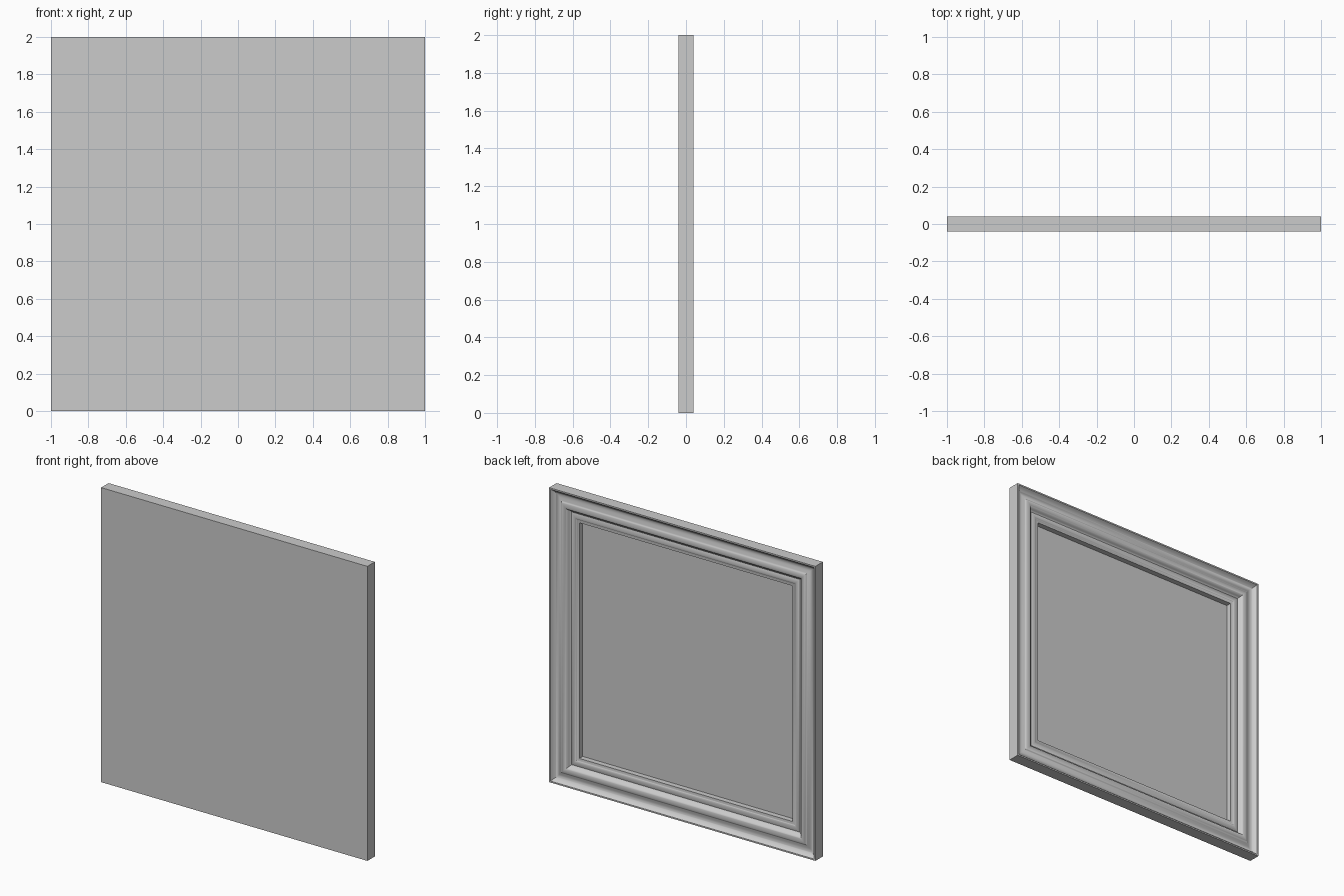
import bpy, bmesh
from mathutils import Vector
from mathutils.geometry import interpolate_bezier

if "Cube" in bpy.data.objects:
    bpy.data.objects.remove(bpy.data.objects["Cube"])

BOARD = 0.006    # thickness of the flat board
HALF, DEPTH = 1.0, 0.04


def curve_through(pts, steps=5):
    """Smooth Catmull-Rom line through 2D points."""
    p = [Vector((a, b, 0)) for a, b in pts]
    p = [p[0]] + p + [p[-1]]
    out = [p[1]]
    for i in range(1, len(p) - 2):
        h1 = p[i] + (p[i + 1] - p[i - 1]) / 6
        h2 = p[i + 1] - (p[i + 2] - p[i]) / 6
        out += interpolate_bezier(p[i], h1, h2, p[i + 1], steps + 1)[1:]
    return [(v.x, v.y) for v in out]


def finish(name, bm):
    bmesh.ops.recalc_face_normals(bm, faces=bm.faces)
    mesh = bpy.data.meshes.new(name)
    bm.to_mesh(mesh)
    bm.free()
    ob = bpy.data.objects.new(name, mesh)
    bpy.context.collection.objects.link(ob)
    bpy.context.view_layer.objects.active = ob
    bpy.ops.object.select_all(action='DESELECT')
    ob.select_set(True)
    bpy.ops.object.shade_smooth_by_angle(angle=0.6)
    return ob


# Moulding profile: (distance in from outer edge, depth below the rim)
base = 2 * DEPTH - BOARD
profile = [(0, base), (0, 0)]
profile += curve_through([(0.01, 0), (0.024, 0.018), (0.046, 0.029), (0.07, 0.022),
                          (0.09, 0.012), (0.108, 0.011), (0.122, 0.018), (0.132, 0.034)])
profile += curve_through([(0.142, 0.039), (0.155, 0.034), (0.17, 0.033), (0.182, 0.038)])
profile += [(0.2, 0.038), (0.2, base)]

# Mitred moulding: one square ring per profile point
bm = bmesh.new()
rings = []
for w, d in profile:
    s = HALF - w
    rings.append([bm.verts.new((sx * s, DEPTH - d, 1 + sz * s))
                  for sx, sz in ((-1, -1), (1, -1), (1, 1), (-1, 1))])
for a, b in zip(rings, rings[1:] + rings[:1]):
    for i in range(4):
        j = (i + 1) % 4
        bm.faces.new((a[i], a[j], b[j], b[i]))
finish("frame_moulding", bm)

# Flat board closing the front
bm = bmesh.new()
bmesh.ops.create_cube(bm, size=1)
bmesh.ops.scale(bm, vec=(2 * HALF, BOARD, 2 * HALF), verts=bm.verts)
bmesh.ops.translate(bm, vec=(0, -DEPTH + BOARD / 2, 1), verts=bm.verts)
finish("flat_panel", bm)
